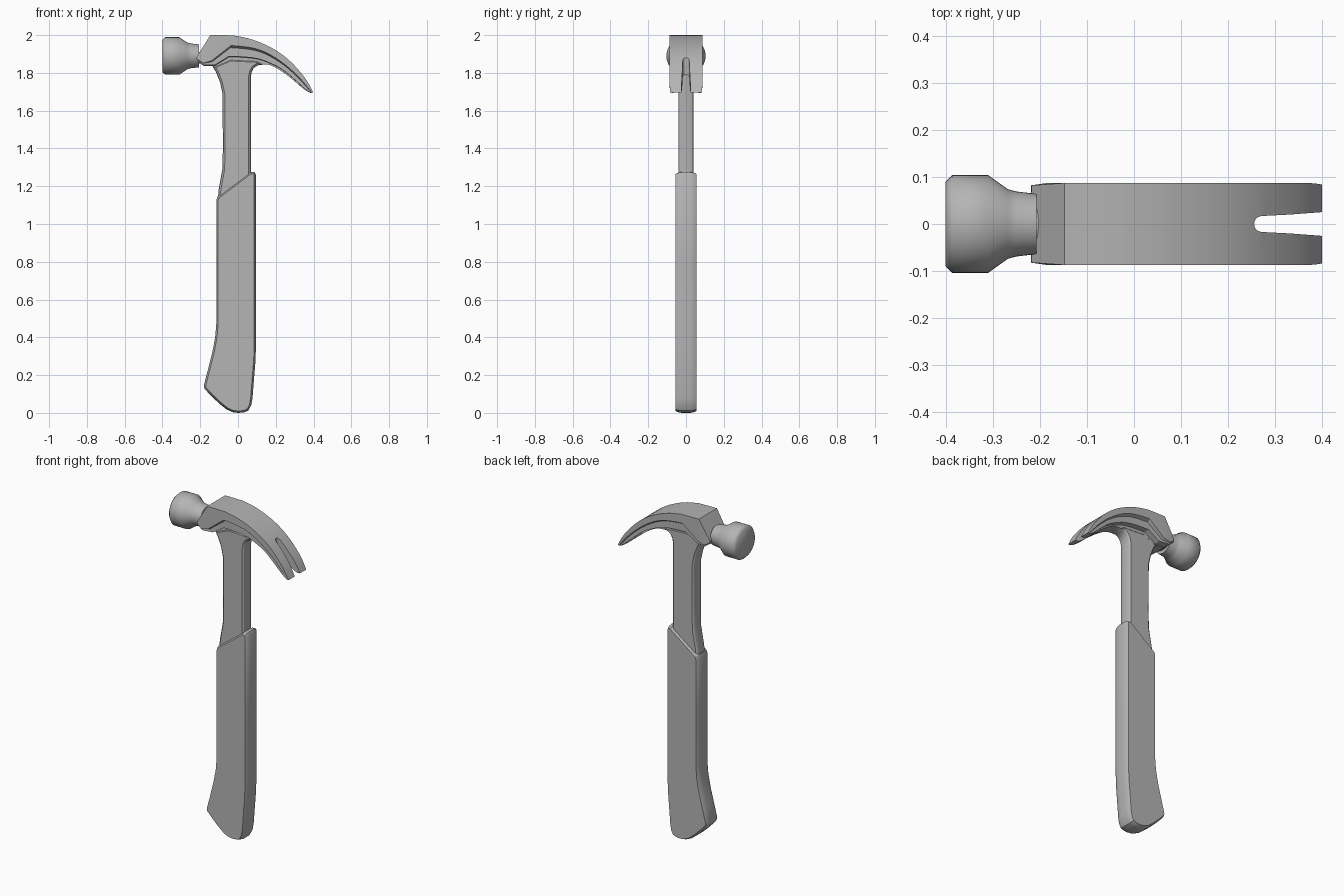
import bpy, bmesh, math
from mathutils import Vector

if "Cube" in bpy.data.objects:
    bpy.data.objects.remove(bpy.data.objects["Cube"])

steel = bpy.data.materials.new("dark_grey")
steel.diffuse_color = (0.46, 0.46, 0.46, 1)
steel.use_nodes = True
steel.node_tree.nodes["Principled BSDF"].inputs["Base Color"].default_value = steel.diffuse_color


def loft(name, rings):
    """Skin a list of equal-length closed rings and cap both ends."""
    bm = bmesh.new()
    vs = [[bm.verts.new(p) for p in r] for r in rings]
    n = len(rings[0])
    for a, b in zip(vs, vs[1:]):
        for i in range(n):
            j = (i + 1) % n
            bm.faces.new((a[i], a[j], b[j], b[i]))
    bm.faces.new(vs[0])
    bm.faces.new(vs[-1])
    bmesh.ops.recalc_face_normals(bm, faces=bm.faces)
    me = bpy.data.meshes.new(name)
    bm.to_mesh(me)
    bm.free()
    me.materials.append(steel)
    ob = bpy.data.objects.new(name, me)
    bpy.context.collection.objects.link(ob)
    return ob


def activate(ob):
    bpy.ops.object.select_all(action='DESELECT')
    ob.select_set(True)
    bpy.context.view_layer.objects.active = ob


def smooth(ob, angle=30):
    activate(ob)
    bpy.ops.object.shade_smooth_by_angle(angle=math.radians(angle))


def inset(pts, d):
    """Shrink a counter-clockwise 2D outline by d."""
    out = []
    for i, p in enumerate(pts):
        p = Vector(p)
        e1 = (p - Vector(pts[i - 1])).normalized()
        e2 = (Vector(pts[(i + 1) % len(pts)]) - p).normalized()
        n1, n2 = Vector((-e1.y, e1.x)), Vector((-e2.y, e2.x))
        out.append(p + (n1 + n2) * d / (1 + n1.dot(n2)))
    return out


def rounded_slab(name, outline, steps):
    """Front outline given thickness; steps are (half depth, inset) pairs."""
    full = [(-y, d) for y, d in steps] + [(y, d) for y, d in reversed(steps)]
    rings = [[(p[0], y, p[1]) for p in inset(outline, d)] for y, d in full]
    smooth(loft(name, rings))


# Grip with slanted top and flared heel
grip = [(0.0, 0.0), (0.03, 0.002), (0.055, 0.012), (0.07, 0.04), (0.077, 0.08),
        (0.084, 0.17), (0.093, 0.28), (0.096, 0.4), (0.096, 0.8), (0.095, 1.26),
        (0.088, 1.274), (0.066, 1.275), (-0.09, 1.158), (-0.108, 1.145),
        (-0.115, 1.125), (-0.115, 0.8), (-0.115, 0.47), (-0.121, 0.4),
        (-0.136, 0.32), (-0.159, 0.23), (-0.181, 0.145), (-0.177, 0.127),
        (-0.14, 0.088), (-0.1, 0.05), (-0.06, 0.018), (-0.03, 0.004)]
rounded_slab("grip", grip, [(0.055, 0.01), (0.045, 0.005), (0.033, 0.0015), (0.02, 0)])

# Steel shank flaring into the head
shank = [(-0.108, 1.1), (0.068, 1.1), (0.068, 1.78), (0.073, 1.806), (0.084, 1.826),
         (0.105, 1.84), (0.15, 1.846), (0.1, 1.868), (-0.04, 1.875), (-0.135, 1.834),
         (-0.117, 1.805), (-0.095, 1.75), (-0.082, 1.69), (-0.08, 1.4),
         (-0.083, 1.29), (-0.103, 1.18)]
rounded_slab("shank", shank, [(0.04, 0.012), (0.033, 0.004), (0.02, 0)])

# Head stations: top, band edge and ledge (x, z each), bottom (x, z), widths
stations = [
    (-.218, 1.885, -.219, 1.876, -.218, 1.868, -.214, 1.864, .082, .078, .04),
    (-.147, 2.0, -.184, 1.852, -.184, 1.842, -.182, 1.838, .087, .079, .036),
    (-.11, 2.0, -.14, 1.864, -.122, 1.842, -.115, 1.836, .087, .07, .036),
    (-.03, 1.999, -.037, 1.945, -.048, 1.888, -.04, 1.85, .087, .068, .036),
    (.05, 1.984, .05, 1.937, .04, 1.884, .05, 1.85, .087, .068, .036),
    (.127, 1.957, .12, 1.920, .11, 1.874, .12, 1.847, .087, .068, .036),
    (.2, 1.92, .185, 1.888, .17, 1.852, .17, 1.842, .087, .07, .04),
    (.27, 1.868, .25, 1.843, .235, 1.818, .23, 1.810, .087, .073, .05),
    (.333, 1.801, .314, 1.786, .296, 1.768, .292, 1.763, .087, .077, .06),
    (.372, 1.747, .357, 1.738, .344, 1.725, .341, 1.721, .087, .08, .07),
    (.399, 1.696, .39, 1.696, .38, 1.697, .372, 1.700, .084, .081, .074)]


def spline(p, i, t):
    a, b, c, d = p[max(i - 1, 0)], p[i], p[i + 1], p[min(i + 2, len(p) - 1)]
    return [(2 * q + (r - o) * t + (2 * o - 5 * q + 4 * r - s) * t * t
             + (3 * q - o - 3 * r + s) * t ** 3) / 2 for o, q, r, s in zip(a, b, c, d)]


curved = stations[3:]
fine = stations[:3] + [spline(curved, i, k / 3) for i in range(len(curved) - 1)
                       for k in range(3)] + [stations[-1]]
rings = []
for tx, tz, ax, az, lx, lz, bx, bz, w, wl, wb in fine:
    ux, uz = ax + (lx - ax) * .2, az + (lz - az) * .2
    half = [(tx, w, tz), (ax, w, az), (ux, wl, uz), (lx, wl, lz),
            (lx + .002, wb, lz - .003), (bx, wb, bz - .001)]
    rings.append(half + [(x, -y, z) for x, y, z in reversed(half)])
head = loft("claw_head", rings)

# Nail slot between the claws
arc = [math.pi / 2 + math.pi * k / 10 for k in range(11)]
slot = [(.45, .029), (.33, .02)] + [(.272 + .017 * math.cos(a), .017 * math.sin(a)) for a in arc]
slot += [(.33, -.02), (.45, -.029)]
cutter = loft("slot_cutter", [[(x, y, z) for x, y in slot] for z in (1.6, 2.1)])
cutter.hide_render = True
mod = head.modifiers.new("slot", 'BOOLEAN')
mod.operation = 'DIFFERENCE'
mod.solver = 'EXACT'
mod.object = cutter
activate(head)
bpy.ops.object.modifier_apply(modifier=mod.name)
bpy.data.objects.remove(cutter)
smooth(head)

# Round striking face and neck, turned about the x axis, softly shaded
profile = [(-.4, .09), (-.386, .104), (-.31, .104), (-.268, .074),
           (-.25, .069), (-.207, .064)]
angles = [2 * math.pi * k / 40 for k in range(40)]
smooth(loft("striking_face", [[(x, r * math.cos(a), 1.89 + r * .95 * math.sin(a))
                               for a in angles] for x, r in profile]), 60)

# Hidden core joining the neck to the head
smooth(loft("neck_core", [[(x, .05 * math.cos(a), 1.88 + .03 * math.sin(a))
                           for a in angles] for x in (-.22, -.15)]))
